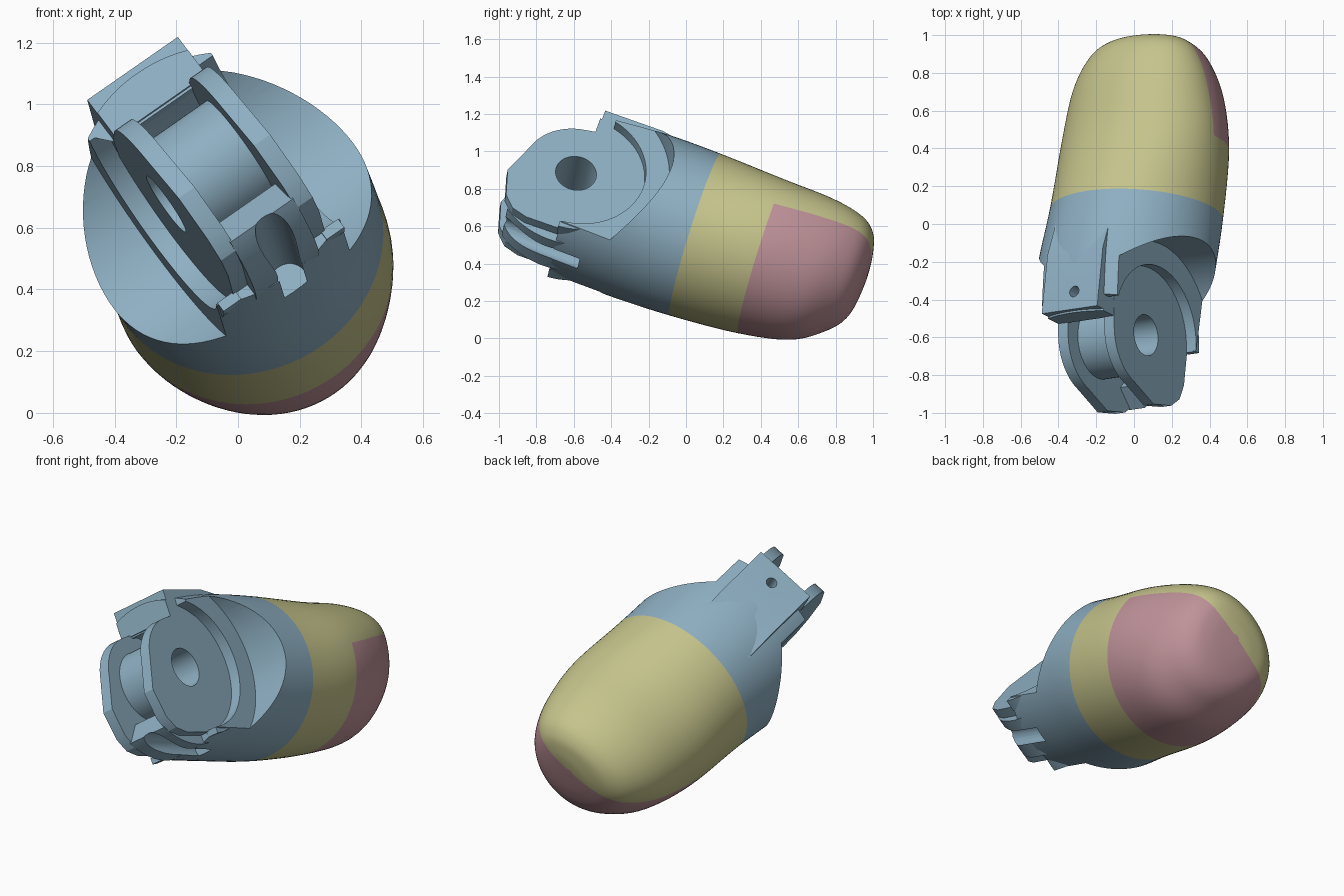
import bpy, bmesh
from math import cos, sin, pi, radians
from mathutils import Matrix, Vector

if "Cube" in bpy.data.objects:
    bpy.data.objects.remove(bpy.data.objects["Cube"])

# Local frame: X = hinge axis, Y = finger direction, Z = back of the finger
H = Vector((0.815, 0.12, 0.567)).normalized()
A = Vector((0.07, 0.95, -0.30))
A = (A - H * A.dot(H)).normalized()
U = H.cross(A)
FRAME = Matrix.Translation((-0.085, -0.61, 0.78)) @ Matrix((H, A, U)).transposed().to_4x4()


def material(name, color):
    m = bpy.data.materials.new(name)
    m.use_nodes = True
    m.diffuse_color = color
    m.node_tree.nodes["Principled BSDF"].inputs["Base Color"].default_value = color
    return m


BLUE = material("blue", (0.27, 0.43, 0.54, 1))
YELLOW = material("yellow", (0.56, 0.55, 0.26, 1))
PINK = material("pink", (0.52, 0.29, 0.32, 1))


def finish(name, bm, mats=(BLUE,)):
    bmesh.ops.recalc_face_normals(bm, faces=bm.faces)
    bm.transform(FRAME)
    mesh = bpy.data.meshes.new(name)
    bm.to_mesh(mesh)
    bm.free()
    for m in mats:
        mesh.materials.append(m)
    ob = bpy.data.objects.new(name, mesh)
    bpy.context.collection.objects.link(ob)
    return ob


def prism(name, profile, x0, x1):
    """Extrude a (Y, Z) profile along the hinge axis."""
    bm = bmesh.new()
    a = [bm.verts.new((x0, y, z)) for y, z in profile]
    b = [bm.verts.new((x1, y, z)) for y, z in profile]
    bm.faces.new(a)
    bm.faces.new(b)
    n = len(a)
    for i in range(n):
        j = (i + 1) % n
        bm.faces.new((a[i], a[j], b[j], b[i]))
    return finish(name, bm)


def arc(r, start, end, n=32):
    return [(r * cos(radians(start + (end - start) * i / n)),
             r * sin(radians(start + (end - start) * i / n))) for i in range(n + 1)]


def disc(r, n=64):
    return arc(r, 0, 360, n)[:-1]


def sector(r0, r1, start, end):
    return arc(r0, start, end) + arc(r1, end, start)


def rod(name, p, q, r):
    """Cylinder between two local points."""
    p, q = Vector(p), Vector(q)
    d = q - p
    bm = bmesh.new()
    mat = Matrix.Translation((p + q) / 2) @ d.to_track_quat("Z", "Y").to_matrix().to_4x4()
    bmesh.ops.create_cone(bm, cap_ends=True, segments=24, radius1=r, radius2=r,
                          depth=d.length, matrix=mat)
    return finish(name, bm)


def cut(cutter, *targets):
    cutter.hide_render = True
    for ob in targets:
        mod = ob.modifiers.new("cut", "BOOLEAN")
        mod.operation = "DIFFERENCE"
        mod.solver = "EXACT"
        mod.object = cutter
        bpy.context.view_layer.objects.active = ob
        bpy.ops.object.modifier_apply(modifier=mod.name)
    bpy.data.objects.remove(cutter)


def blend(p0, p1, p2, p3, t):
    return [0.5 * (2 * b + (c - a) * t + (2 * a - 5 * b + 4 * c - d) * t * t
                   + (3 * b - a - 3 * c + d) * t ** 3) for a, b, c, d in zip(p0, p1, p2, p3)]


# Fingertip shell: Y, centre X, centre Z, half width, height above, depth below
STATIONS = [(0.02, 0, -0.03, 0.475, 0.455, 0.40),
            (0.36, 0.005, -0.035, 0.48, 0.475, 0.42),
            (0.70, 0.03, -0.05, 0.465, 0.46, 0.435),
            (1.08, 0.05, -0.03, 0.46, 0.375, 0.45),
            (1.36, 0.06, 0.01, 0.41, 0.31, 0.455),
            (1.53, 0.075, 0.04, 0.335, 0.235, 0.385),
            (1.61, 0.085, 0.045, 0.25, 0.165, 0.30),
            (1.64, 0.095, 0.04, 0.14, 0.08, 0.18),
            (1.647, 0.095, 0.04, 0.02, 0.01, 0.03)]
STEPS, SEG = 6, 96
rings = []
last = len(STATIONS) - 1
for i in range(last):
    quad = [STATIONS[max(0, min(last, i + k))] for k in (-1, 0, 1, 2)]
    rings += [blend(*quad, s / STEPS) for s in range(STEPS)]
rings.append(STATIONS[-1])

bm = bmesh.new()
loops = []
for y, cx, cz, rx, up, down in rings:
    loops.append([bm.verts.new((cx + rx * cos(t), y, cz + (up if sin(t) > 0 else down) * sin(t)))
                  for t in (2 * pi * k / SEG for k in range(SEG))])
for i in range(len(loops) - 1):
    for k in range(SEG):
        j = (k + 1) % SEG
        f = bm.faces.new((loops[i][k], loops[i][j], loops[i + 1][j], loops[i + 1][k]))
        pad = i >= 3 * STEPS and k >= SEG // 2
        f.material_index = 2 if pad else int(i >= 2 * STEPS)
bm.faces.new(loops[0])
bm.faces.new(loops[-1]).material_index = 2
shell = finish("fingertip_shell", bm, (BLUE, YELLOW, PINK))

# Hinge clearances in the shell
for s in (-1, 1):
    cut(prism("side_clearance", disc(0.495, 96), s * 0.245, s * 0.8), shell)
    cut(prism("plate_recess", disc(0.37), s * 0.18, s * 0.3), shell)
    cut(prism("ear_notch", [(-0.1, 0.2), (0.1, 0.2), (0.12, 0.6), (-0.1, 0.6)],
              s * 0.18, s * 0.3), shell)
cut(prism("centre_slot", disc(0.29), -0.12, 0.12), shell)

# Hinge plates, with a fuller lower front corner
plate_profile = (arc(0.29, 100, 165, 10)
                 + [(-0.35, -0.113), (-0.312, -0.27), (-0.255, -0.34), (-0.17, -0.37)]
                 + arc(0.376, 265, 410, 36) + [(0.1, 0.31)])
parts = [shell]
for s, side in ((1, "left"), (-1, "right")):
    parts.append(prism(side + "_hinge_plate", plate_profile, s * 0.118, s * 0.182))
    parts.append(prism(side + "_hinge_lip", sector(0.37, 0.405, 272, 345), s * 0.17, s * 0.24))

# Hub between the plates, and the pin hole through everything
hub = prism("hinge_hub", disc(0.2), -0.12, 0.12)
parts.append(hub)
cut(prism("pin_hole", disc(0.11, 48), -0.4, 0.4), shell, hub, parts[1], parts[3])

# Stop block over the hinge, sloping into the shell
block = prism("stop_block", [(0.03, 0.28), (0.03, 0.45), (0.36, 0.437), (0.6, 0.37), (0.6, 0.28)],
              -0.18, 0.18)
parts.append(block)
cut(rod("screw_hole", (0.02, 0.13, 0.36), (0.02, 0.13, 0.6), 0.03), block, shell)

# Lower web between the plates, with an open tendon channel
web = prism("lower_web", sector(0.285, 0.425, 228, 300), -0.125, 0.125)
parts.append(web)
cut(rod("tendon_channel", (0.01, -0.5, -0.35), (0.01, 0.17, -0.40), 0.06), web, shell)

bpy.ops.object.select_all(action="DESELECT")
for ob in parts:
    ob.select_set(True)
bpy.context.view_layer.objects.active = shell
bpy.ops.object.shade_smooth_by_angle(angle=radians(30))
